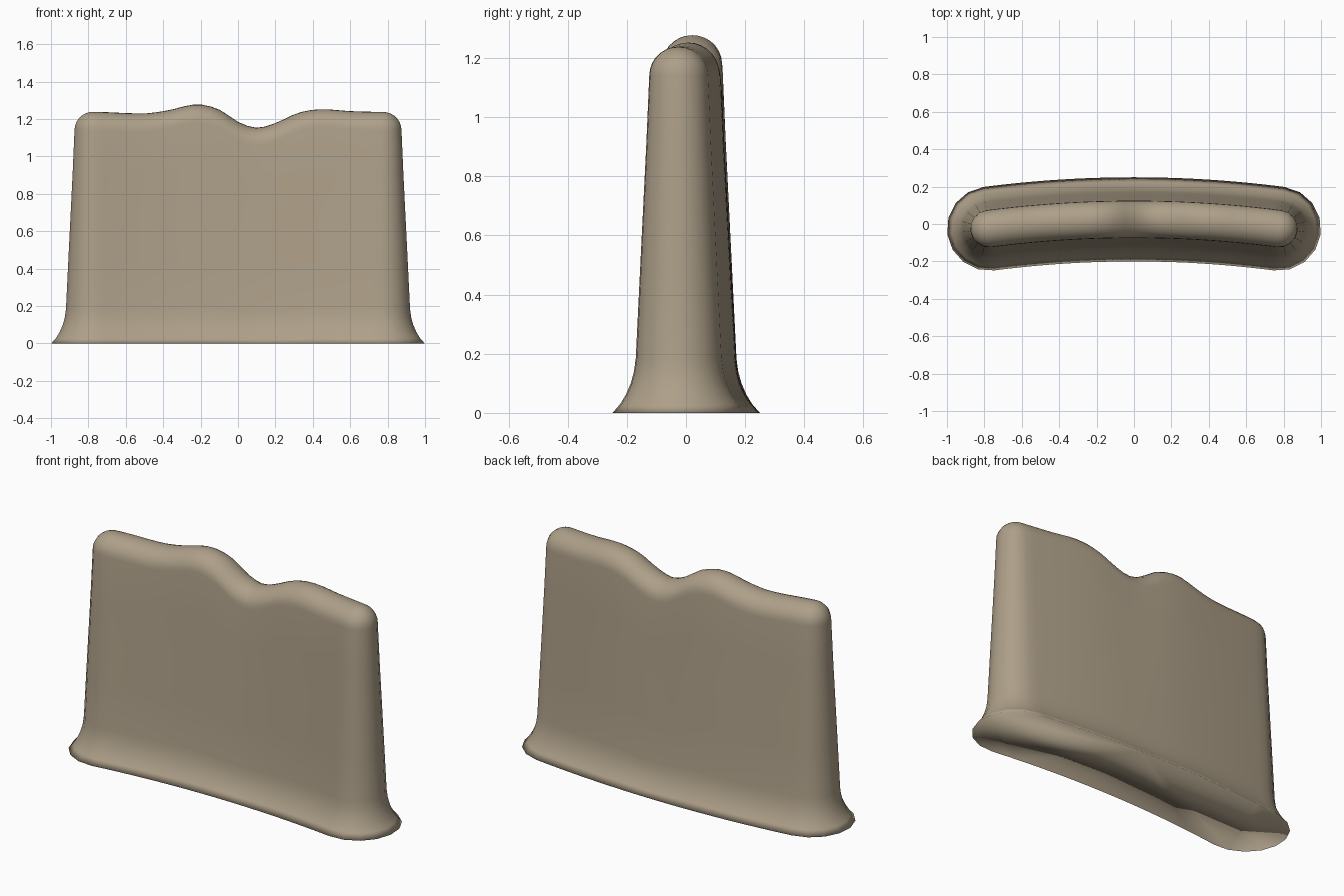
import bpy, bmesh, math

if "Cube" in bpy.data.objects:
    bpy.data.objects.remove(bpy.data.objects["Cube"])

# Spine of the wall: a shallow arc seen from above
HALF, SAG, MID_Y = 0.775, 0.05, 0.025
R = (HALF**2 + SAG**2) / (2 * SAG)
END = math.asin(HALF / R)
SIDE, CAP = 32, 8          # segments along each side and around each end

# Top edge heights along x
CREST = [(-0.9, 1.238), (-0.75, 1.238), (-0.5, 1.23), (-0.38, 1.245), (-0.22, 1.278),
         (-0.1, 1.25), (0.0, 1.185), (0.1, 1.153), (0.2, 1.178), (0.32, 1.232),
         (0.44, 1.252), (0.6, 1.242), (0.75, 1.238), (0.9, 1.238)]


def crest(x):
    """Smooth (cubic Hermite) height of the top edge."""
    n = len(CREST)
    x = max(CREST[0][0], min(CREST[-1][0], x))
    i = max(k for k in range(n - 1) if CREST[k][0] <= x)

    def slope(k):
        a, b = CREST[max(k - 1, 0)], CREST[min(k + 1, n - 1)]
        return (b[1] - a[1]) / (b[0] - a[0])
    (x0, z0), (x1, z1) = CREST[i], CREST[i + 1]
    h = x1 - x0
    t = (x - x0) / h
    return (z0 * (2*t**3 - 3*t**2 + 1) + h * slope(i) * (t**3 - 2*t**2 + t)
            + z1 * (3*t**2 - 2*t**3) + h * slope(i + 1) * (t**3 - t**2))


def footprint(w):
    """Curved stadium outline with half thickness w."""
    pts = []

    def add(theta, direction):
        pts.append((R * math.sin(theta) + w * math.sin(direction),
                    MID_Y - R * (1 - math.cos(theta)) + w * math.cos(direction)))
    for i in range(SIDE):                       # back side
        th = -END + 2 * END * i / SIDE
        add(th, th)
    for i in range(CAP):                        # right end
        add(END, END + math.pi * i / CAP)
    for i in range(SIDE):                       # front side
        th = END - 2 * END * i / SIDE
        add(th, th + math.pi)
    for i in range(CAP):                        # left end
        add(-END, -END + math.pi + math.pi * i / CAP)
    return pts


# Vertical profile (half thickness, height): flared foot, tapered body, round top
levels = [(0.225, 0.0), (0.199, 0.03), (0.179, 0.063), (0.163, 0.1), (0.152, 0.14),
          (0.146, 0.185), (0.134, 0.43), (0.122, 0.67), (0.11, 0.91), (0.1, 1.14)]
for k in range(1, 8):
    a = math.pi / 2 * k / 7
    levels.append((0.1 * math.cos(a), 1.14 + 0.098 * math.sin(a)))

bm = bmesh.new()
rings = []
for w, z in levels:
    fade = min(1.0, z / 1.14)
    rings.append([bm.verts.new((x, y, z + fade * (crest(x) - 1.238)))
                  for x, y in footprint(w)])
for lo, hi in zip(rings, rings[1:]):
    n = len(lo)
    for i in range(n):
        j = (i + 1) % n
        bm.faces.new((lo[i], lo[j], hi[j], hi[i]))
bm.faces.new(rings[0])                          # underside
bmesh.ops.remove_doubles(bm, verts=bm.verts, dist=1e-4)
bmesh.ops.recalc_face_normals(bm, faces=bm.faces)
for f in bm.faces:
    f.smooth = True

mesh = bpy.data.meshes.new("stone_wall")
bm.to_mesh(mesh)
bm.free()
wall = bpy.data.objects.new("stone_wall", mesh)
bpy.context.collection.objects.link(wall)

# Stone colour
mat = bpy.data.materials.new("stone")
mat.diffuse_color = (0.42, 0.35, 0.25, 1)
mat.use_nodes = True
mat.node_tree.nodes["Principled BSDF"].inputs["Base Color"].default_value = mat.diffuse_color
mesh.materials.append(mat)
